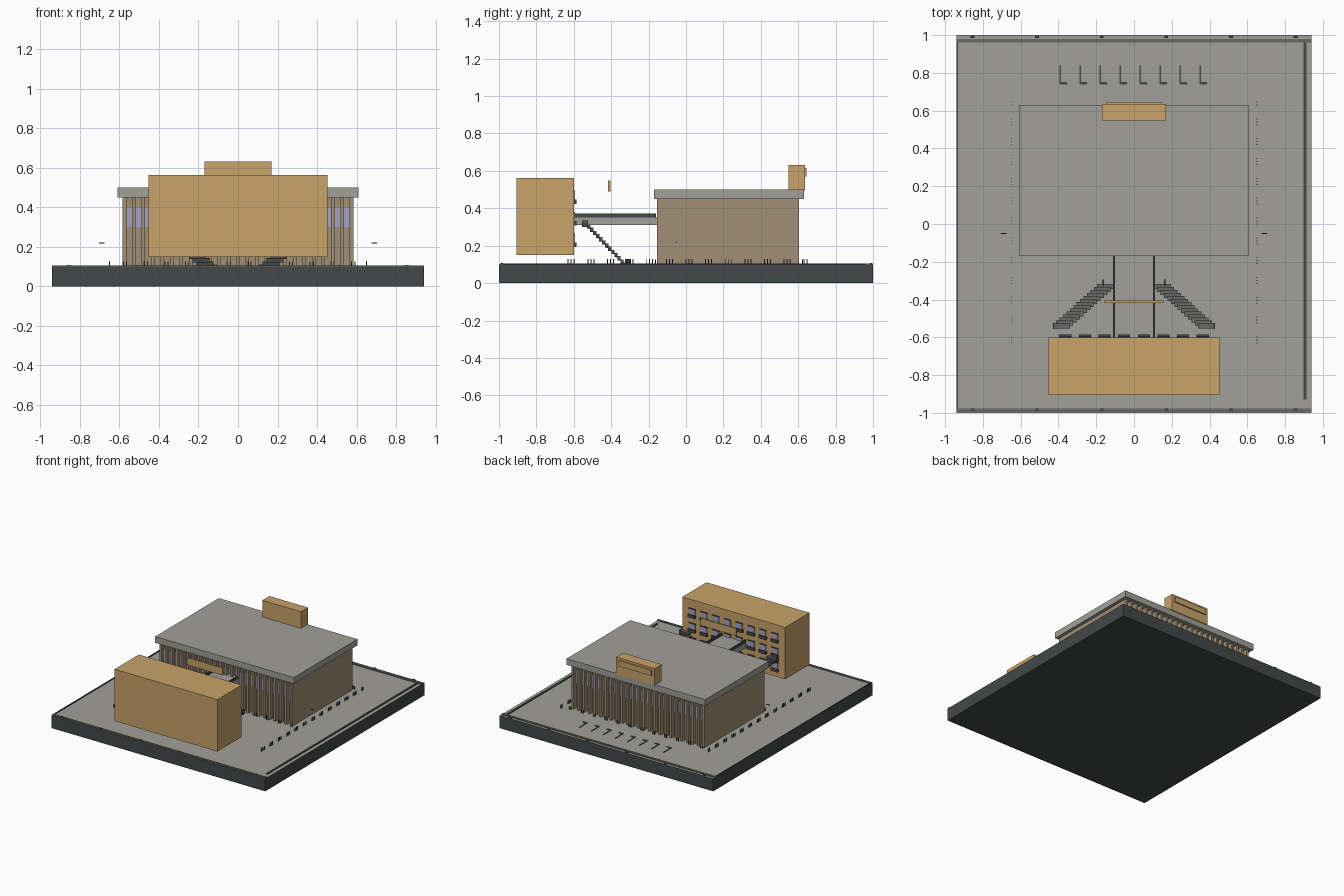
import bpy
import bmesh
from mathutils import Matrix, Vector

cube = bpy.data.objects.get("Cube")
if cube:
    bpy.data.objects.remove(cube, do_unlink=True)


def material(name, rgb):
    linear = [((c / 255 + 0.055) / 1.055) ** 2.4 for c in rgb] + [1]
    mat = bpy.data.materials.new(name)
    mat.use_nodes = True
    mat.diffuse_color = linear
    mat.node_tree.nodes["Principled BSDF"].inputs["Base Color"].default_value = linear
    return mat


TAN = material("tan stone", (200, 163, 106))
GREY = material("grey concrete", (161, 160, 152))
BROWN = material("brown stone", (161, 143, 117))
DARK = material("dark slate", (68, 72, 72))
MID = material("mid grey", (104, 104, 102))
GLASS = material("lavender glass", (164, 163, 198))


def boxes(name, extents, *mats):
    """One object from boxes given as (x0, x1, y0, y1, z0, z1)."""
    bm = bmesh.new()
    for x0, x1, y0, y1, z0, z1 in extents:
        size = Matrix.Diagonal((x1 - x0, y1 - y0, z1 - z0, 1))
        centre = Vector((x0 + x1, y0 + y1, z0 + z1)) / 2
        bmesh.ops.create_cube(bm, size=1, matrix=Matrix.Translation(centre) @ size)
    mesh = bpy.data.meshes.new(name)
    bm.to_mesh(mesh)
    bm.free()
    for mat in mats:
        mesh.materials.append(mat)
    obj = bpy.data.objects.new(name, mesh)
    bpy.context.collection.objects.link(obj)
    return obj


def mirrored(extents):
    return extents + [(-b, -a, *rest) for a, b, *rest in extents]


def upright(x, y, w, d, z0, z1):
    return (x - w / 2, x + w / 2, y - d / 2, y + d / 2, z0, z1)


G = 0.1  # ground level

# Site slab: pale top, dark sides and underside
slab = boxes("site_slab", [(-0.94, 0.94, -1, 1, 0, G)], DARK, GREY)
for face in slab.data.polygons:
    face.material_index = int(face.normal.z > 0.5)

# Perimeter kerbs and their small markers
boxes("end_kerbs", [(-0.94, 0.94, 0.962, 0.98, G, G + 0.006),
                    (-0.94, 0.94, -0.995, -0.977, G, G + 0.006)], MID)
boxes("side_kerbs", [(0.898, 0.912, -0.93, 0.96, G, G + 0.006),
                     (-0.94, -0.932, -0.98, 0.96, G, G + 0.006)], DARK)
boxes("kerb_markers", [upright(-0.855 + 0.342 * i, y, 0.02, 0.012, G, G + 0.008)
                       for i in range(6) for y in (-0.984, 0.99)], DARK)

# Main hall: body, end walls, fins, windows and roof
boxes("hall_body", [(-0.57, 0.57, -0.12, 0.57, G, 0.45)], BROWN)
boxes("hall_end_walls", mirrored([(0.565, 0.585, -0.15, 0.6, G, 0.45)]), BROWN)
COUNT = 25
step = 1.15 / (COUNT - 1)
boxes("hall_fins", [upright(-0.575 + step * i, y, 0.018, 0.035, G, 0.45)
                    for i in range(COUNT) for y in (-0.137, 0.587)], BROWN)
boxes("hall_windows", [upright(-0.575 + step * (i + 0.5), y, 0.03, 0.008, 0.3, 0.4)
                       for i in range(COUNT - 1) for y in (-0.123, 0.573)], GLASS)
boxes("hall_roof", [(-0.61, 0.61, -0.17, 0.63, 0.45, 0.5)], GREY)
boxes("roof_penthouse", [(-0.17, 0.17, 0.548, 0.636, 0.495, 0.632)], TAN)
boxes("penthouse_panel", [(-0.145, 0.145, 0.636, 0.645, 0.57, 0.615)], TAN)

# Front block, raised above the ground, with windows on its rear
boxes("front_block", [(-0.453, 0.453, -0.905, -0.6, 0.15, 0.563)], TAN)
columns = [-0.364 + 0.104 * i for i in range(8)]
rows = (0.205, 0.32, 0.435)
boxes("block_windows", [upright(x, -0.597, 0.052, 0.007, z, z + 0.055)
                        for x in columns for z in rows], GLASS)
boxes("block_sills", [upright(x, -0.593, 0.064, 0.015, z - 0.012, z + 0.012)
                      for x in columns for z in rows], DARK)
boxes("block_lintels", [upright(x, -0.597, 0.06, 0.008, z + 0.053, z + 0.06)
                        for x in columns for z in rows], DARK)

# Footbridge with rails, and the hanging board above it
boxes("bridge_deck", [(-0.108, 0.108, -0.6, -0.12, 0.31, 0.352)], GREY)
boxes("bridge_rails", mirrored([(0.1, 0.11, -0.6, -0.16, 0.35, 0.372)]), DARK)
boxes("hanging_board", [(-0.155, 0.155, -0.417, -0.405, 0.49, 0.548)], TAN)

# Twin diagonal stairs, falling toward the hall and the centre
STEPS = 14
treads, risers = [], []
for i in range(STEPS):
    t = i / (STEPS - 1)
    x, y, z = 0.385 - 0.235 * t, -0.54 + 0.21 * t, 0.33 - 0.22 * t
    treads.append(upright(x, y, 0.09, 0.026, z - 0.006, z))
    risers.append(upright(x, y + 0.004, 0.086, 0.018, z - 0.022, z - 0.006))
boxes("stair_treads", mirrored(treads), MID)
boxes("stair_risers", mirrored(risers), DARK)
boxes("stair_posts", mirrored([upright(0.162, -0.31, 0.008, 0.03, G, 0.13),
                               upright(0.425, -0.54, 0.008, 0.03, 0.3, 0.335)]), DARK)

# Short bollards in clusters beside the hall and along its long faces
side = [upright(0.65, -0.63 + 0.105 * i + 0.016 * j, 0.005, 0.005, G, 0.128)
        for i in range(13) for j in range(3) if -0.63 + 0.105 * i + 0.016 * j < 0.65]
boxes("side_bollards", mirrored(side), DARK)
boxes("facade_bollards", [upright(-0.58 + 0.105 * i + 0.016 * j, y, 0.005, 0.005, G, 0.125)
                          for i in range(12) for j in range(2)
                          for y in (-0.164, 0.622)], DARK)

# Bay markings behind the hall
bays = []
for i in range(8):
    x = -0.39 + 0.106 * i
    bays += [(x - 0.004, x + 0.004, 0.74, 0.84, G, G + 0.004),
             (x, x + 0.034, 0.738, 0.752, G, G + 0.004)]
boxes("bay_markings", bays, DARK)

# Small lamp heads floating at each side
boxes("lamp_heads", mirrored([upright(0.69, -0.05, 0.028, 0.006, 0.218, 0.223)]), DARK)
